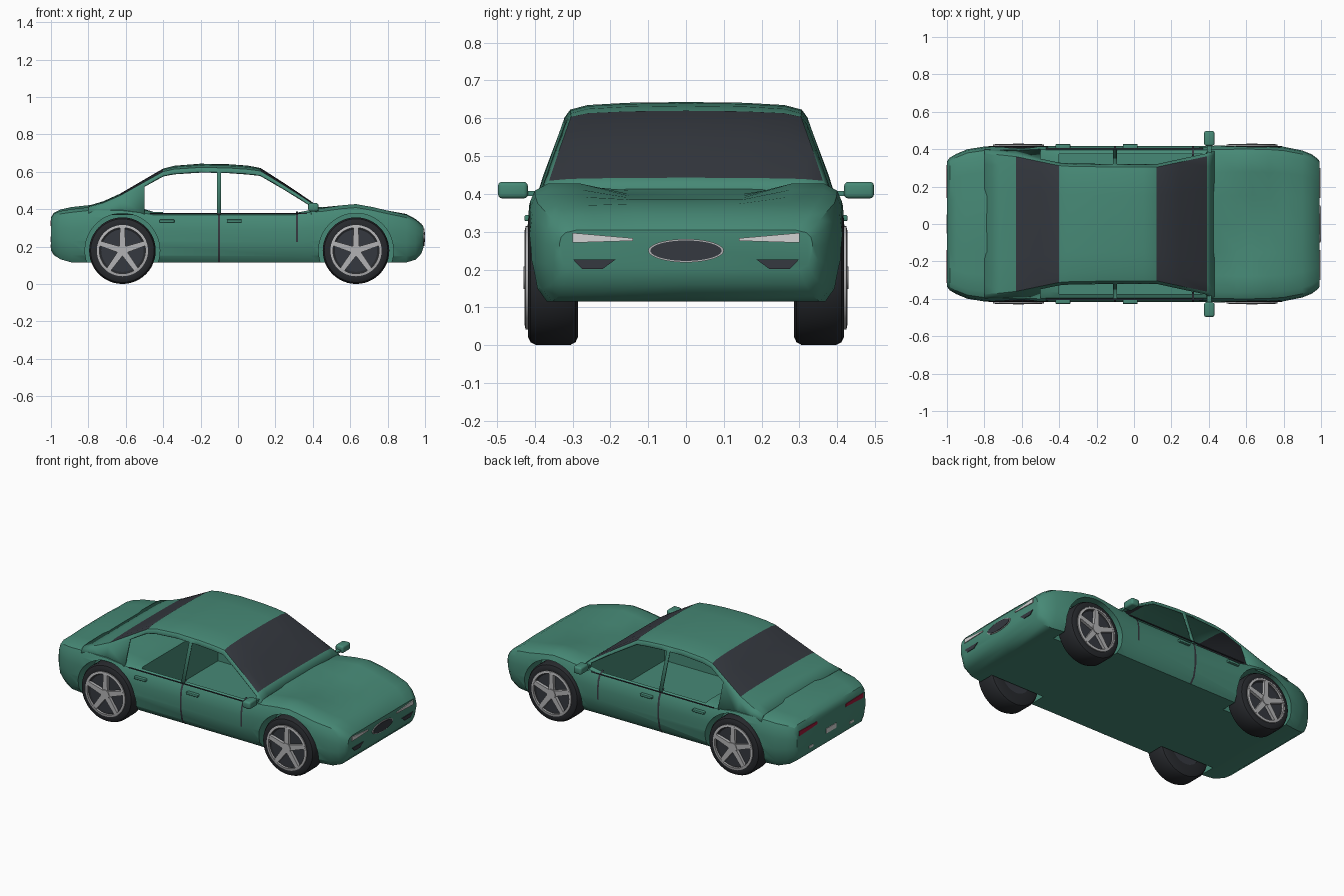
import bpy, bmesh, math
from mathutils import Matrix, Vector

cube = bpy.data.objects.get("Cube")
if cube:
    bpy.data.objects.remove(cube, do_unlink=True)


def material(name, rgb):
    m = bpy.data.materials.new(name)
    m.use_nodes = True
    m.diffuse_color = (*rgb, 1)
    m.node_tree.nodes["Principled BSDF"].inputs["Base Color"].default_value = (*rgb, 1)
    return m


GREEN = material("green paint", (0.062, 0.25, 0.18))
GLASS = material("dark glass", (0.035, 0.04, 0.05))
RUBBER = material("tyre rubber", (0.02, 0.022, 0.026))
SILVER = material("silver", (0.45, 0.45, 0.46))
LAMP = material("lamp white", (0.65, 0.65, 0.65))
RED = material("tail red", (0.33, 0.01, 0.04))


def finish(name, bm, *mats):
    bmesh.ops.recalc_face_normals(bm, faces=bm.faces)
    me = bpy.data.meshes.new(name)
    bm.to_mesh(me)
    bm.free()
    for m in mats:
        me.materials.append(m)
    ob = bpy.data.objects.new(name, me)
    bpy.context.collection.objects.link(ob)
    return ob


def interp(table, x):
    for a, b in zip(table, table[1:]):
        if x <= b[0]:
            t = (x - a[0]) / (b[0] - a[0])
            return [p + (q - p) * t for p, q in zip(a, b)]
    return list(table[-1])


def prism(name, pts, to3d, lo, hi, mat):
    """Extrude a 2D outline between two depths."""
    bm = bmesh.new()
    a, b = ([bm.verts.new(to3d(u, v, d)) for u, v in pts] for d in (lo, hi))
    bm.faces.new(a)
    bm.faces.new(b)
    n = len(pts)
    for i in range(n):
        bm.faces.new((a[i], a[(i + 1) % n], b[(i + 1) % n], b[i]))
    return finish(name, bm, mat)


def box(name, lo, hi, mat, bevel=0):
    bm = bmesh.new()
    lo, hi = Vector(lo), Vector(hi)
    bmesh.ops.create_cube(bm, size=1, matrix=Matrix.Translation((lo + hi) / 2) @ Matrix.Diagonal((*(hi - lo), 1)))
    if bevel:
        bmesh.ops.bevel(bm, geom=bm.edges[:], offset=bevel, segments=3, affect='EDGES', profile=0.5)
    return finish(name, bm, mat)


def ellipse(cu, cv, ru, rv, n=40):
    return [(cu + ru * math.cos(math.tau * i / n), cv + rv * math.sin(math.tau * i / n)) for i in range(n)]


def along_x(u, v, d):
    return (d, u, v)


def along_y(u, v, d):
    return (u, d, v)


# Lower body: x, half width, bottom, centre top, fender top
BODY = [(-1, .335, .18, .355, .35), (-.985, .355, .155, .38, .375), (-.95, .375, .132, .398, .39),
        (-.89, .4, .115, .411, .4), (-.8, .414, .115, .421, .41), (-.62, .421, .115, .43, .41),
        (-.5, .42, .115, .4, .395), (-.45, .416, .115, .385, .385), (.3, .416, .115, .385, .385),
        (.38, .417, .115, .42, .4), (.45, .419, .115, .41, .405), (.55, .421, .115, .4, .42),
        (.63, .421, .115, .395, .427), (.72, .419, .115, .39, .411), (.8, .413, .115, .385, .392),
        (.9, .393, .115, .374, .37), (.95, .373, .13, .347, .343), (.98, .35, .162, .322, .318),
        (.993, .335, .2, .304, .304)]


def section(x, grow=0):
    _, w, zb, zc, zf = interp(BODY, x)
    w += grow
    h = zf - zb
    side = [(.9, 0), (.965, .13), (1, .4), (1, .65), (.985, .83), (.95, .94)]
    return ([(0, zb)] + [(w * a, zb + h * b) for a, b in side] +
            [(.87 * w, zf), (.66 * w, zf), (.36 * w, zc), (0, zc)])


bm = bmesh.new()
rings = []
for row in BODY:
    half = section(row[0])
    full = half + [(-y, z) for y, z in half[-2:0:-1]]
    rings.append([bm.verts.new((row[0], y, z)) for y, z in full])
for a, b in zip(rings, rings[1:]):
    for i in range(len(a)):
        j = (i + 1) % len(a)
        bm.faces.new((a[i], a[j], b[j], b[i]))
bm.faces.new(rings[0])
bm.faces.new(rings[-1])
body = finish("body", bm, GREEN)

# Hollow cabin and wheel arches
WHEELS_X, WHEEL_Z = (-.618, .631), .178
cutters = [box("cabin_cutter", (-.4, -.375, .14), (.41, .375, .6), GREEN)]
for x in WHEELS_X:
    for s in (1, -1):
        cutters.append(prism("arch_cutter", ellipse(x, WHEEL_Z, .2, .2, 48), along_y, s * .27, s * .55, GREEN))
bpy.context.view_layer.objects.active = body
for c in cutters:
    mod = body.modifiers.new("cut", 'BOOLEAN')
    mod.object, mod.operation, mod.solver = c, 'DIFFERENCE', 'EXACT'
    bpy.ops.object.modifier_apply(modifier=mod.name)
    bpy.data.objects.remove(c, do_unlink=True)

# Greenhouse: x, top, roof edge half width, crown, rail depth
ROOF = [(-.8, .418, .375, .006, .01), (-.72, .442, .37, .008, .015), (-.63, .483, .36, .01, .02),
        (-.4, .617, .312, .016, .02), (-.34, .632, .308, .018, .022), (-.2, .643, .306, .02, .022),
        (-.05, .64, .306, .02, .022), (.05, .633, .305, .02, .022), (.12, .62, .304, .016, .02),
        (.25, .537, .332, .012, .015), (.39, .443, .362, .008, .012), (.43, .41, .37, .005, .01)]
WINDOW = (-.5, .39)
PILLAR = (-.112, -.092)
stations = sorted({r[0] for r in ROOF} | {WINDOW[0], *PILLAR})
bm = bmesh.new()
rings = []
for x in stations:
    _, zt, ye, c, d = interp(ROOF, x)
    half = [(0, zt), (.5 * ye, zt - .1 * c), (.85 * ye, zt - .4 * c), (ye, zt - c),
            (ye + .016, zt - c - d), (.402, .372)]
    full = half[::-1] + [(-y, z) for y, z in half[1:]]
    rings.append([bm.verts.new((x, y, z)) for y, z in full])
for k, (a, b) in enumerate(zip(rings, rings[1:])):
    mid = (stations[k] + stations[k + 1]) / 2
    for i in range(len(a) - 1):
        side = i in (0, len(a) - 2)
        if side and WINDOW[0] < mid < WINDOW[1] and not PILLAR[0] < mid < PILLAR[1]:
            continue
        f = bm.faces.new((a[i], a[i + 1], b[i + 1], b[i]))
        screen = -.63 < mid < -.4 or .12 < mid < .39
        f.material_index = int(screen and 2 <= i <= 7)
cabin = finish("cabin", bm, GREEN, GLASS)
mod = cabin.modifiers.new("thickness", 'SOLIDIFY')
mod.thickness, mod.offset = .01, -1


# Door seams hug the body side
def seam(name, x0, x1, lo, hi):
    bm = bmesh.new()
    for s in (1, -1):
        rows = [[bm.verts.new((x, s * y, z)) for y, z in section(x, .002)[lo:hi]] for x in (x0, x1)]
        for i in range(len(rows[0]) - 1):
            bm.faces.new((rows[0][i], rows[0][i + 1], rows[1][i + 1], rows[1][i]))
    return finish(name, bm, GLASS)


seam("centre_door_seam", -.108, -.096, 1, 8)
seam("front_door_seam", .309, .32, 3, 8)

for s, side in ((1, "left"), (-1, "right")):
    # Belt line, handles and mirrors
    box(side + "_belt_line", (-.47, s * .398, .374), (.37, s * .405, .379), GLASS)
    for x, place in ((-.38, "rear"), (-.02, "front")):
        box(f"{side}_{place}_handle", (x - .04, s * .4, .328), (x + .04, s * .427, .344), GREEN, .004)
    box(side + "_mirror", (.375, s * .418, .388), (.43, s * .497, .432), GREEN, .011)
    box(side + "_mirror_arm", (.39, s * .375, .395), (.415, s * .43, .408), GREEN)
    # Nose lamps and vents
    prism(side + "_headlight", [(s * .14, .276), (s * .3, .271), (s * .3, .297), (s * .14, .283)],
          along_x, .99, .998, LAMP)
    prism(side + "_vent", [(s * .22, .202), (s * .275, .202), (s * .298, .226), (s * .187, .226)],
          along_x, .988, .997, GLASS)
    # Tail lamps
    prism(side + "_tail_light", [(s * .14, .318), (s * .315, .31), (s * .315, .34), (s * .14, .335)],
          along_x, -1.003, -.995, RED)
    box(side + "_reflector", (-1.003, s * .18, .196), (-.995, s * .22, .21), LAMP)

prism("grille_rim", ellipse(0, .25, .1, .031), along_x, .99, .997, SILVER)
prism("grille", ellipse(0, .25, .094, .027), along_x, .991, 1, GLASS)
box("rear_plate", (-1.003, -.05, .225), (-.995, .05, .255), LAMP)


# Wheels
def lathe(name, profile, x, s, mat, n=48):
    bm = bmesh.new()
    rings = [[bm.verts.new((x + r * math.cos(math.tau * i / n), s * y, WHEEL_Z + r * math.sin(math.tau * i / n)))
              for i in range(n)] for r, y in profile]
    for a, b in zip(rings, rings[1:] + rings[:1]):
        for i in range(n):
            bm.faces.new((a[i], a[(i + 1) % n], b[(i + 1) % n], b[i]))
    return finish(name, bm, mat)


def spokes(name, x, s):
    bm = bmesh.new()
    for k in range(5):
        rot = Matrix.Rotation(math.tau * k / 5, 4, 'Y')
        pts = [(-.017, .02), (.017, .02), (.013, .13), (-.013, .13)]
        a, b = ([bm.verts.new(Matrix.Translation((x, 0, WHEEL_Z)) @ rot @ Vector((u, s * d, v))) for u, v in pts]
                for d in (.405, .426))
        bm.faces.new(a)
        bm.faces.new(b)
        for i in range(4):
            j = (i + 1) % 4
            bm.faces.new((a[i], a[j], b[j], b[i]))
    return finish(name, bm, SILVER)


TYRE = [(.1, .285), (.155, .285), (.17, .292), (.178, .307), (.178, .395), (.17, .411), (.155, .418), (.13, .418), (.1, .4)]
for x, end in zip(WHEELS_X, ("rear", "front")):
    for s, side in ((1, "left"), (-1, "right")):
        name = f"{end}_{side}_"
        lathe(name + "tyre", TYRE, x, s, RUBBER)
        prism(name + "wheel_disc", ellipse(x, WHEEL_Z, .13, .13), along_y, s * .287, s * .408, GLASS)
        lathe(name + "rim", [(.123, .4), (.137, .4), (.137, .424), (.123, .427)], x, s, SILVER)
        spokes(name + "spokes", x, s)
        prism(name + "hub", ellipse(x, WHEEL_Z, .03, .03, 24), along_y, s * .4, s * .43, SILVER)

# Smooth shading with crisp edges
for ob in bpy.context.scene.objects:
    ob.select_set(ob.type == 'MESH')
bpy.context.view_layer.objects.active = body
bpy.ops.object.shade_smooth_by_angle(angle=math.radians(32))
